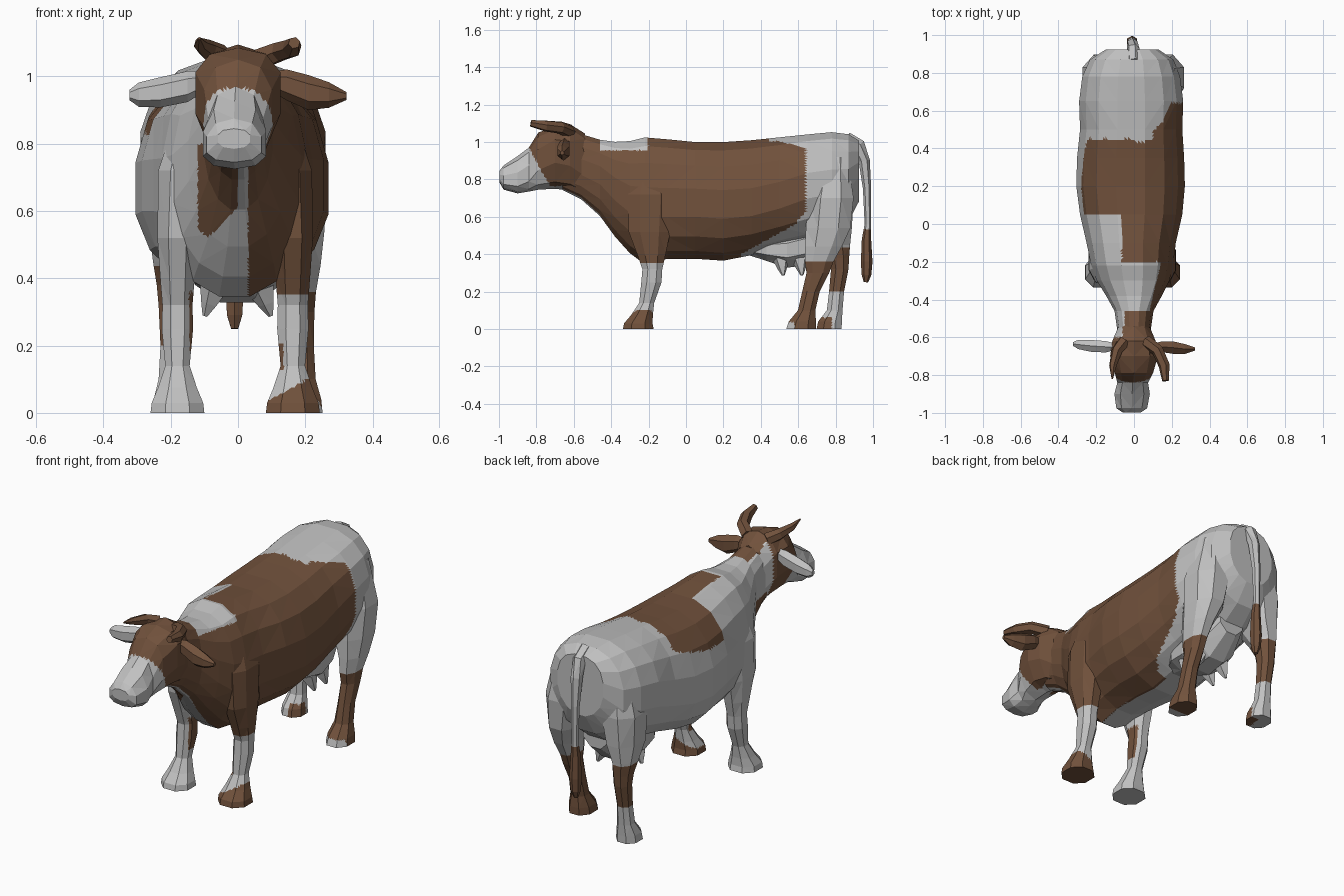
import bpy, bmesh, math
from mathutils import Vector


def material(name, rgb):
    m = bpy.data.materials.new(name)
    m.diffuse_color = (*rgb, 1)
    return m


WHITE = material("pale coat", (0.53, 0.53, 0.53))
BROWN = material("brown coat", (0.165, 0.083, 0.045))


def curve_pow(v, p):
    return math.copysign(abs(v) ** p, v)


def ring(c, u, v, n=8, p=1.0, down=None, p_low=None):
    """Superellipse ring around c; the lower half may have its own axis and power."""
    c, u, v = Vector(c), Vector(u), Vector(v)
    d = v if down is None else Vector(down)
    pts = []
    for i in range(n):
        a = 2 * math.pi * (i + 0.5) / n
        low = math.sin(a) < 0
        q = p_low if low and p_low else p
        pts.append(c + u * curve_pow(math.cos(a), q) + (d if low else v) * curve_pow(math.sin(a), q))
    return pts


def loft(name, rings, is_brown, cuts=4):
    """Skin the rings, split facets finely (still flat), colour by a rule."""
    bm = bmesh.new()
    rows = [[bm.verts.new(q) for q in r] for r in rings]
    n = len(rows[0])
    for a, b in zip(rows, rows[1:]):
        for i in range(n):
            j = (i + 1) % n
            bm.faces.new((a[i], a[j], b[j], b[i]))
    bm.faces.new(rows[0])
    bm.faces.new(rows[-1])
    bmesh.ops.recalc_face_normals(bm, faces=bm.faces[:])
    bmesh.ops.triangulate(bm, faces=bm.faces[:])
    if cuts:
        bmesh.ops.subdivide_edges(bm, edges=bm.edges[:], cuts=cuts, use_grid_fill=True)
    for f in bm.faces:
        f.material_index = int(bool(is_brown(*f.calc_center_median())))
    me = bpy.data.meshes.new(name)
    bm.to_mesh(me)
    bm.free()
    me.materials.append(WHITE)
    me.materials.append(BROWN)
    ob = bpy.data.objects.new(name, me)
    bpy.context.collection.objects.link(ob)
    return ob


def along_y(rows, n, p, p_low=None):
    """Rows are (y, bottom, widest height, top, half width, x centre)."""
    return [ring((x, y, zm), (w, 0, 0), (0, 0, zt - zm), n, p, (0, 0, zm - zb), p_low)
            for y, zb, zm, zt, w, x in rows]


def along_z(rows, x, n=8):
    """Rows are (z, inward offset, y, x radius, y radius); the sign of x gives the side."""
    s = math.copysign(1, x)
    return [ring((x - s * dx, y, z), (rx, 0, 0), (0, ry, 0), n, 0.9) for z, dx, y, rx, ry in rows]


def path_tube(name, pts, is_brown, n=6, cuts=0):
    """Points are (x, y, z, radius)."""
    rings = []
    for i, q in enumerate(pts):
        a, b = pts[max(i - 1, 0)], pts[min(i + 1, len(pts) - 1)]
        t = (Vector(b[:3]) - Vector(a[:3])).normalized()
        u = t.cross(Vector((0.3, 0.2, 1)) if abs(t.z) < 0.8 else Vector((0, 1, 0))).normalized()
        rings.append(ring(q[:3], u * q[3], t.cross(u) * q[3], n))
    return loft(name, rings, is_brown, cuts)


def always(x, y, z):
    return True


def never(x, y, z):
    return False


# coat patches on the trunk
def trunk_coat(x, y, z):
    if y > 0.64 - max(0, 0.62 - z) or (y > 0.30 and z < 0.42 + (y - 0.33) * 0.55):
        return False
    if y > 0.43 and z > 0.97 + (0.63 - y) * 0.25 and x > 0:
        return False
    if x < 0.1 and z > 0.8:
        if y > 0.45:
            return False
        if y > 0.05:
            return z > 0.83 + 0.3 * max(0, y - 0.2)
        if y > -0.2:
            return x > -0.065
    if z > 0.8 and y < -0.2:
        return x > 0.02 and z < 0.955 if y > -0.46 else x > -0.05
    if y < -0.2 and -0.12 < x <= 0.0 and 0.52 + abs(x + 0.09) < z < 0.8:
        return True
    return x > 0.03


# trunk and neck
loft("body", along_y([
    (-0.66, 0.74, 0.88, 1.04, 0.085, 0), (-0.56, 0.69, 0.86, 1.045, 0.09, 0),
    (-0.46, 0.60, 0.82, 1.015, 0.105, 0), (-0.38, 0.49, 0.74, 1.005, 0.15, 0),
    (-0.30, 0.40, 0.68, 1.01, 0.195, -0.005), (-0.22, 0.34, 0.66, 1.03, 0.22, -0.01),
    (-0.10, 0.37, 0.66, 1.02, 0.24, -0.015), (0.05, 0.37, 0.66, 1.005, 0.275, -0.015),
    (0.20, 0.36, 0.65, 1.005, 0.292, -0.018), (0.35, 0.39, 0.66, 1.015, 0.288, -0.018),
    (0.50, 0.43, 0.70, 1.03, 0.275, -0.015), (0.65, 0.46, 0.76, 1.045, 0.28, -0.015),
    (0.78, 0.50, 0.78, 1.057, 0.263, -0.015), (0.87, 0.57, 0.79, 1.045, 0.225, -0.012),
    (0.925, 0.68, 0.85, 1.01, 0.14, -0.01)], 16, 0.82, 0.96), trunk_coat, 7)


# head with pale muzzle
def head_coat(x, y, z):
    if y > -0.6 and x < -0.06:
        return False
    edge = -0.84 + max(0.0, 0.97 - z) * 0.55
    return y > edge and not (z < 0.765 and y < -0.6)


loft("head", along_y([
    (-0.998, 0.785, 0.815, 0.845, 0.05, -0.012), (-0.975, 0.745, 0.79, 0.875, 0.085, -0.012),
    (-0.90, 0.725, 0.785, 0.925, 0.098, -0.01), (-0.84, 0.735, 0.82, 0.97, 0.085, -0.007),
    (-0.79, 0.745, 0.91, 1.05, 0.105, 0), (-0.70, 0.75, 0.97, 1.085, 0.132, 0),
    (-0.62, 0.74, 0.95, 1.095, 0.12, 0), (-0.54, 0.71, 0.88, 1.045, 0.085, 0)],
    10, 0.85), head_coat, 5)

# ears: the right one tapers, the left one is blunter
loft("right_ear", [ring((x, y, z), (0, ry, 0), (0, 0, rz), 6) for x, y, z, ry, rz in (
    (0.10, -0.65, 0.985, 0.02, 0.03), (0.145, -0.65, 0.975, 0.032, 0.046),
    (0.21, -0.655, 0.952, 0.038, 0.052), (0.27, -0.662, 0.945, 0.03, 0.038),
    (0.322, -0.662, 0.942, 0.010, 0.012))], always, 0)
loft("left_ear", [ring((x, y, z), (0, ry, 0), (0, 0, rz), 6) for x, y, z, ry, rz in (
    (-0.10, -0.65, 0.985, 0.02, 0.03), (-0.15, -0.65, 0.970, 0.035, 0.046),
    (-0.23, -0.645, 0.953, 0.036, 0.045), (-0.295, -0.638, 0.946, 0.028, 0.036),
    (-0.322, -0.635, 0.945, 0.012, 0.016))], never, 0)

# horns
path_tube("right_horn", [(0.06, -0.62, 1.05, 0.035), (0.125, -0.67, 1.075, 0.032),
                         (0.16, -0.75, 1.085, 0.030), (0.167, -0.83, 1.10, 0.018)], always)
path_tube("left_horn", [(-0.05, -0.62, 1.06, 0.035), (-0.09, -0.67, 1.08, 0.03),
                        (-0.112, -0.75, 1.095, 0.02), (-0.115, -0.82, 1.113, 0.004)], always)

# front legs
front = [(0.90, 0.04, -0.18, 0.04, 0.08), (0.72, 0.01, -0.19, 0.072, 0.13),
         (0.52, 0.0, -0.195, 0.064, 0.12), (0.40, 0.0, -0.185, 0.055, 0.082),
         (0.32, 0.0, -0.18, 0.048, 0.057), (0.25, 0.0, -0.185, 0.05, 0.058),
         (0.14, 0.0, -0.21, 0.039, 0.043), (0.075, 0.0, -0.235, 0.062, 0.062),
         (0.03, 0.0, -0.255, 0.082, 0.082), (0.0, 0.0, -0.255, 0.086, 0.088)]
loft("front_right_leg", along_z(front, 0.163),
     lambda x, y, z: z > 0.35 or z < 0.03 + (x - 0.08) * 0.55
     or (0.13 < z < 0.21 and x < 0.135 and y < -0.2))
loft("front_left_leg", along_z(front, -0.18),
     lambda x, y, z: 0.19 < z < 0.36 and x > -0.145)

# rear legs with broad thighs, right one stepping forward
thigh = [(0.92, 0.05, 0.79, 0.08, 0.08), (0.70, 0.03, 0.775, 0.115, 0.13)]
loft("rear_right_leg", along_z(thigh + [
    (0.54, 0.015, 0.76, 0.09, 0.128), (0.44, 0.0, 0.735, 0.062, 0.105),
    (0.36, 0, 0.712, 0.047, 0.082), (0.30, 0, 0.705, 0.042, 0.065),
    (0.20, 0, 0.668, 0.04, 0.05), (0.10, 0, 0.645, 0.046, 0.05),
    (0.04, 0, 0.622, 0.064, 0.078), (0.0, 0, 0.615, 0.068, 0.085)], 0.188),
    lambda x, y, z: z < 0.36 and not (z < 0.035 and y < 0.58))
loft("rear_left_leg", along_z(thigh + [
    (0.54, 0.015, 0.775, 0.09, 0.12), (0.45, 0.0, 0.80, 0.062, 0.083),
    (0.38, 0, 0.818, 0.05, 0.058), (0.32, 0, 0.822, 0.044, 0.05),
    (0.20, 0, 0.805, 0.038, 0.043), (0.10, 0, 0.795, 0.044, 0.045),
    (0.04, 0, 0.77, 0.06, 0.068), (0.0, 0, 0.765, 0.064, 0.072)], -0.195),
    lambda x, y, z: 0.2 < z < 0.44 or (z < 0.06 and y < 0.78 and x > -0.19))

# udder and teats
loft("udder", along_y([
    (0.34, 0.39, 0.43, 0.48, 0.06, 0), (0.43, 0.36, 0.42, 0.5, 0.12, 0),
    (0.54, 0.32, 0.42, 0.52, 0.14, 0), (0.66, 0.335, 0.45, 0.55, 0.12, 0),
    (0.78, 0.44, 0.52, 0.60, 0.08, 0)], 8, 1.0), never, 0)
for side in (-1, 1):
    for y in (0.51, 0.61):
        path_tube("teat", [(side * 0.07, y, 0.37, 0.045), (side * 0.085, y + 0.005, 0.325, 0.026),
                           (side * 0.098, y + 0.01, 0.288, 0.008)], never, 5)

# tail with brown tuft
path_tube("tail", [(0, 0.86, 1.02, 0.035), (-0.005, 0.925, 0.985, 0.034), (-0.008, 0.953, 0.90, 0.03),
                   (-0.01, 0.968, 0.75, 0.022), (-0.01, 0.972, 0.56, 0.017), (-0.01, 0.965, 0.48, 0.025),
                   (-0.01, 0.966, 0.36, 0.031), (-0.01, 0.965, 0.29, 0.026), (-0.01, 0.962, 0.25, 0.012)],
          lambda x, y, z: z < 0.53, 6, 2)
